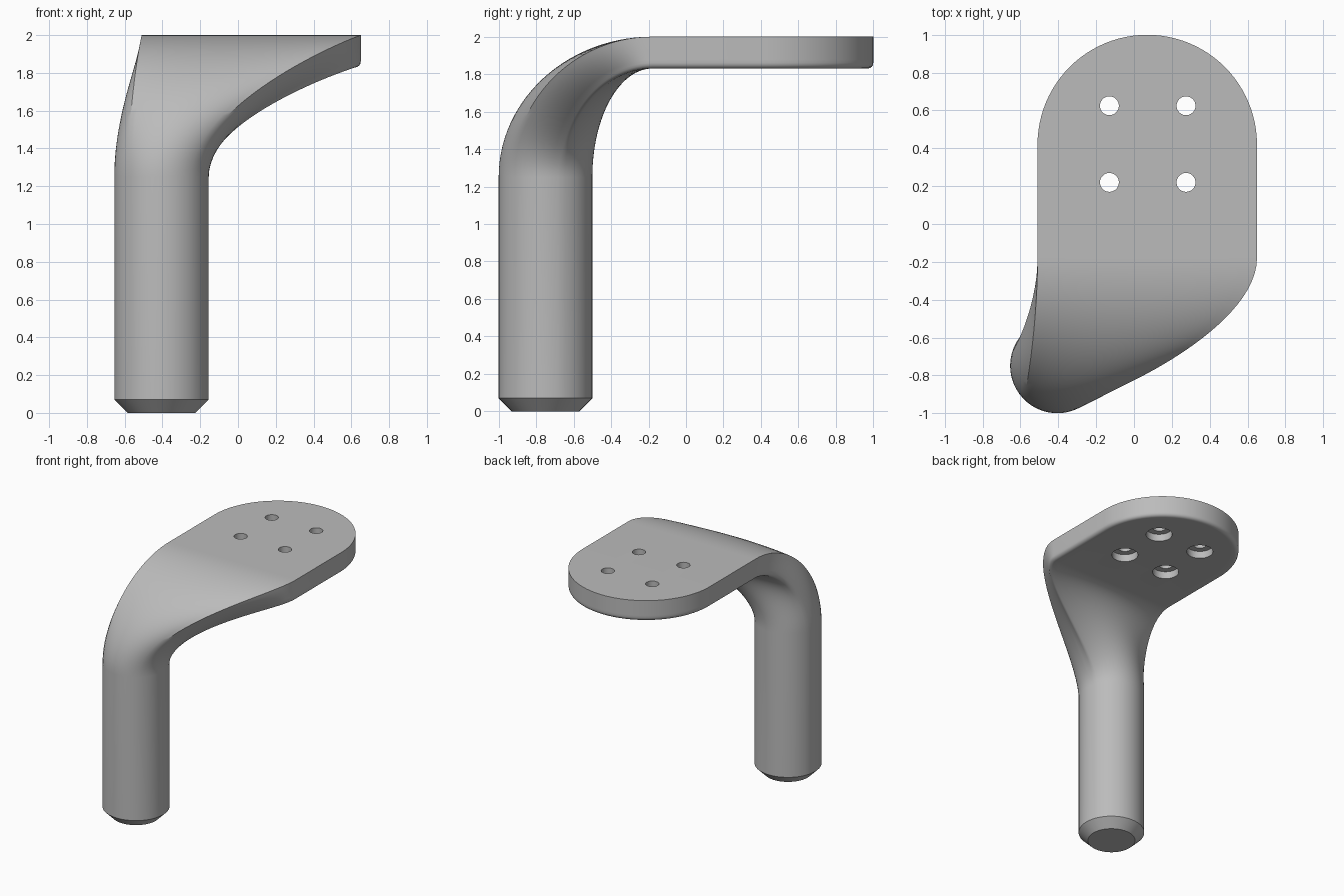
import bpy, bmesh
from math import sin, cos, pi, radians

cube = bpy.data.objects.get("Cube")
if cube:
    bpy.data.objects.remove(cube, do_unlink=True)

LEG_X, LEG_Y, LEG_R = -0.405, -0.75, 0.25      # round post
BEND_Z, BEND_Y = 1.25, -0.18                   # where the bend starts and ends
PLATE_X, CAP_Y, HALF = 0.07, 0.42, 0.58        # plate centre line, cap centre, half width
TOP, BOTTOM, ROUND = 2.0, 1.83, 0.03

steel = bpy.data.materials.new("grey steel")
steel.use_nodes = True
colour = (0.5, 0.5, 0.5, 1)
steel.diffuse_color = colour
steel.node_tree.nodes["Principled BSDF"].inputs["Base Color"].default_value = colour


def make_object(name, bm):
    mesh = bpy.data.meshes.new(name)
    bmesh.ops.recalc_face_normals(bm, faces=bm.faces)
    bm.to_mesh(mesh)
    bm.free()
    mesh.materials.append(steel)
    obj = bpy.data.objects.new(name, mesh)
    bpy.context.collection.objects.link(obj)
    return obj


def steps(n):
    return [i / n for i in range(n)]


# Plate cross-section: (offset from centre line, height, edge inset, matching post angle)
section = []
inner = HALF - ROUND
low = BOTTOM + ROUND
for t in steps(16):
    section.append((HALF * (2 * t - 1), TOP, 0, 225 + 90 * t))
for t in steps(8):
    section.append((HALF, TOP + (low - TOP) * t, 0, 315 + 61 * t))
for t in steps(4):
    d = ROUND * (1 - cos(t * pi / 2))
    section.append((HALF - d, low - ROUND * sin(t * pi / 2), d, 376 + 8 * t))
for t in steps(22):
    section.append((inner * (1 - 2 * t), BOTTOM, ROUND, 384 + 132 * t))
for t in steps(4):
    d = ROUND * (1 - sin(t * pi / 2))
    section.append((d - HALF, low - ROUND * cos(t * pi / 2), d, 516 + 8 * t))
for t in steps(8):
    section.append((-HALF, low + (TOP - low) * t, 0, 524 + 61 * t))


def post_ring(radius, z):
    return [(LEG_X + radius * cos(radians(a)), LEG_Y + radius * sin(radians(a)), z)
            for u, h, d, a in section]


def bend_ring(t):
    ang, blend = t * pi / 2, t * t * (3 - 2 * t)
    ring = []
    for (u, h, d, a), (x, y, z) in zip(section, post_ring(LEG_R, BEND_Z)):
        ring.append((x + (PLATE_X + u - x) * blend,
                     BEND_Y + (y - BEND_Y) * cos(ang),
                     z + (h - z) * sin(ang)))
    return ring


def cap_ring(ang):
    return [(PLATE_X + u * cos(ang), CAP_Y + (HALF - d) * sin(ang), h)
            for u, h, d, a in section]


# Chamfered post, bend and round-ended plate as one skin
rings = [post_ring(0.18, 0), post_ring(LEG_R, 0.07)]
rings += [bend_ring(i / 28) for i in range(29)]
rings += [cap_ring(i / 24 * pi / 2) for i in range(25)]
bm = bmesh.new()
rows = [[bm.verts.new(p) for p in ring] for ring in rings]
bm.faces.new(rows[0])
for low_row, high_row in zip(rows, rows[1:]):
    for i in range(len(section)):
        bm.faces.new((low_row[i - 1], low_row[i], high_row[i], high_row[i - 1]))
bmesh.ops.remove_doubles(bm, verts=bm.verts, dist=0.0001)
bracket = make_object("bracket", bm)


# Screw holes, wider on the underside
def cut_holes(name, radius, z0, z1):
    bm = bmesh.new()
    for x in (-0.13, 0.275):
        for y in (0.22, 0.625):
            new = bmesh.ops.create_cone(bm, cap_ends=True, segments=32, radius1=radius,
                                        radius2=radius, depth=z1 - z0)["verts"]
            bmesh.ops.translate(bm, verts=new, vec=(x, y, (z0 + z1) / 2))
    cutter = make_object(name, bm)
    cutter.hide_render = True
    mod = bracket.modifiers.new(name, "BOOLEAN")
    mod.operation, mod.solver, mod.object = "DIFFERENCE", "EXACT", cutter
    bpy.context.view_layer.objects.active = bracket
    bpy.ops.object.modifier_apply(modifier=mod.name)
    bpy.data.objects.remove(cutter, do_unlink=True)


bpy.ops.object.select_all(action="DESELECT")
bracket.select_set(True)
cut_holes("screw_holes", 0.05, 1.7, 2.1)
cut_holes("counterbores", 0.1, 1.7, 1.89)

bpy.context.view_layer.objects.active = bracket
bracket.select_set(True)
bpy.ops.object.shade_smooth_by_angle(angle=radians(30))
